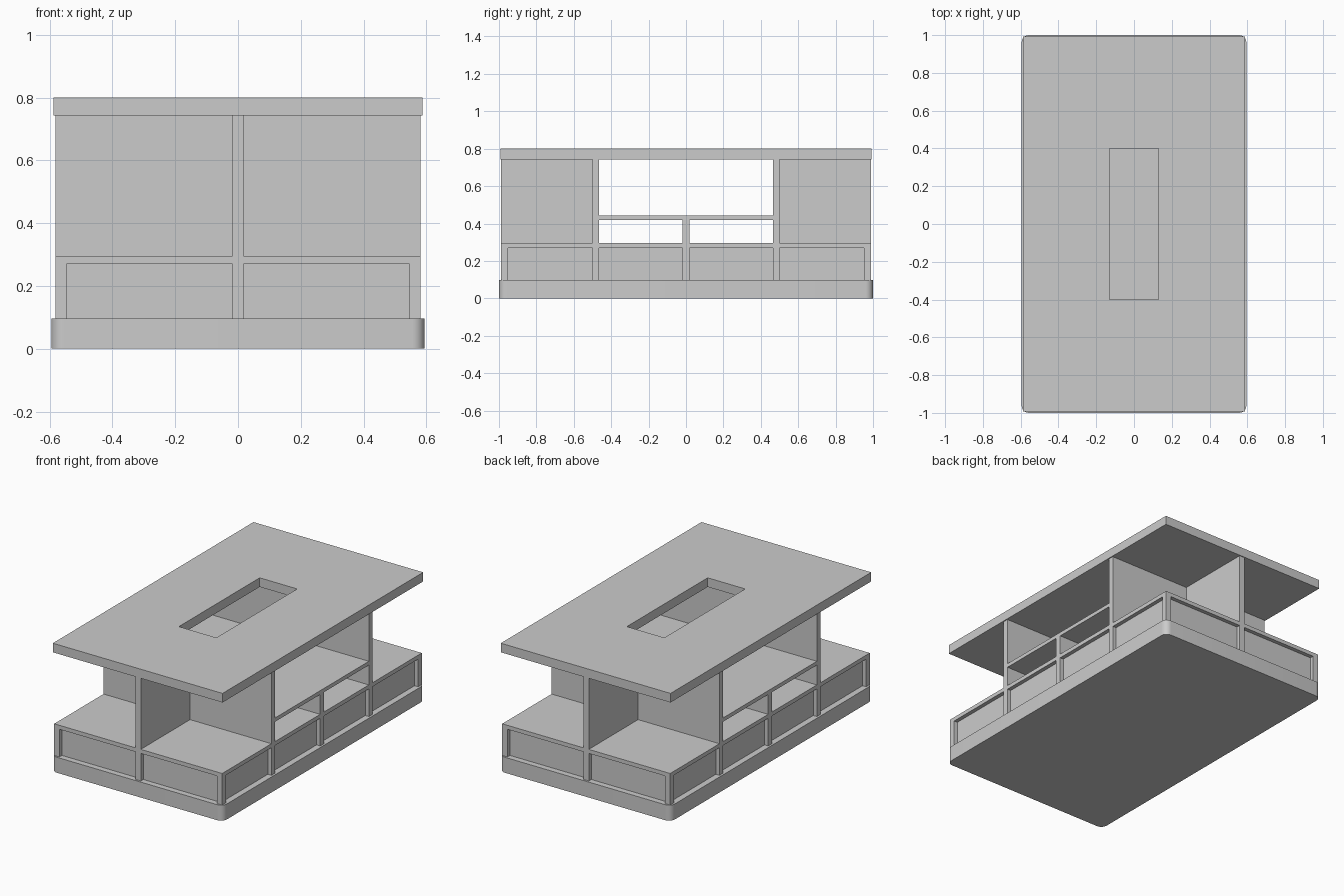
import bpy
import bmesh

cube = bpy.data.objects.get("Cube")
if cube:
    bpy.data.objects.remove(cube)

grey = bpy.data.materials.new("plain grey")
grey.use_nodes = True
colour = (0.6, 0.6, 0.6, 1)
grey.diffuse_color = colour
grey.node_tree.nodes["Principled BSDF"].inputs["Base Color"].default_value = colour


def box(name, x, y, z):
    """Box spanning the given (low, high) ranges."""
    mesh = bpy.data.meshes.new(name)
    bm = bmesh.new()
    bmesh.ops.create_cube(bm, size=1)
    for v in bm.verts:
        for i, (low, high) in enumerate((x, y, z)):
            v.co[i] = high if v.co[i] > 0 else low
    bm.to_mesh(mesh)
    bm.free()
    mesh.materials.append(grey)
    obj = bpy.data.objects.new(name, mesh)
    bpy.context.collection.objects.link(obj)
    return obj


def both(value):
    return (-value, value)


def span(sign, low, high):
    return tuple(sorted((sign * low, sign * high)))


BASE, DECK, SHELF, TOP = 0.097, 0.295, 0.443, 0.743
HALF_X, HALF_Y = 0.582, 0.988
THICK = 0.036
RECESS = 0.025

# Plinth with rounded upright corners
plinth = box("plinth", both(0.595), both(1.0), (0, BASE))
bm = bmesh.new()
bm.from_mesh(plinth.data)
upright = [e for e in bm.edges if abs(e.verts[0].co.z - e.verts[1].co.z) > 0.01]
bmesh.ops.bevel(bm, geom=upright, offset=0.04, segments=8, profile=0.5, affect='EDGES')
bm.to_mesh(plinth.data)
bm.free()
bpy.context.view_layer.objects.active = plinth
plinth.select_set(True)
bpy.ops.object.shade_smooth_by_angle()

# Lower cabinet: recessed drawer fronts under a flush deck
box("drawer_fronts", both(HALF_X - RECESS), both(HALF_Y - RECESS), (BASE, 0.27))
box("deck", both(HALF_X), both(HALF_Y), (0.27, DECK))
for sx in (-1, 1):
    for sy in (-1, 1):
        box("corner_post", span(sx, HALF_X - THICK, HALF_X),
            span(sy, HALF_Y - THICK, HALF_Y), (BASE, 0.27))

# Full-height cross panels and the fins running out to each end
for side in (-1, 1):
    box("cross_panel", both(HALF_X), span(side, 0.464, 0.5), (BASE, TOP))
    box("end_fin", both(THICK / 2), span(side, 0.5, HALF_Y), (BASE, TOP))

# Open middle bay with its shelf and divider
box("middle_shelf", both(HALF_X), both(0.464), (0.419, SHELF))
box("middle_divider", both(HALF_X), both(THICK / 2), (BASE, 0.419))

# Worktop with a rectangular opening
worktop = box("worktop", both(0.588), both(0.993), (TOP, 0.8))
cutter = box("opening_cutter", both(0.13), both(0.4), (0.7, 0.9))
cutter.hide_render = True
cutter.hide_set(True)
cut = worktop.modifiers.new("opening", 'BOOLEAN')
cut.operation = 'DIFFERENCE'
cut.solver = 'EXACT'
cut.object = cutter
